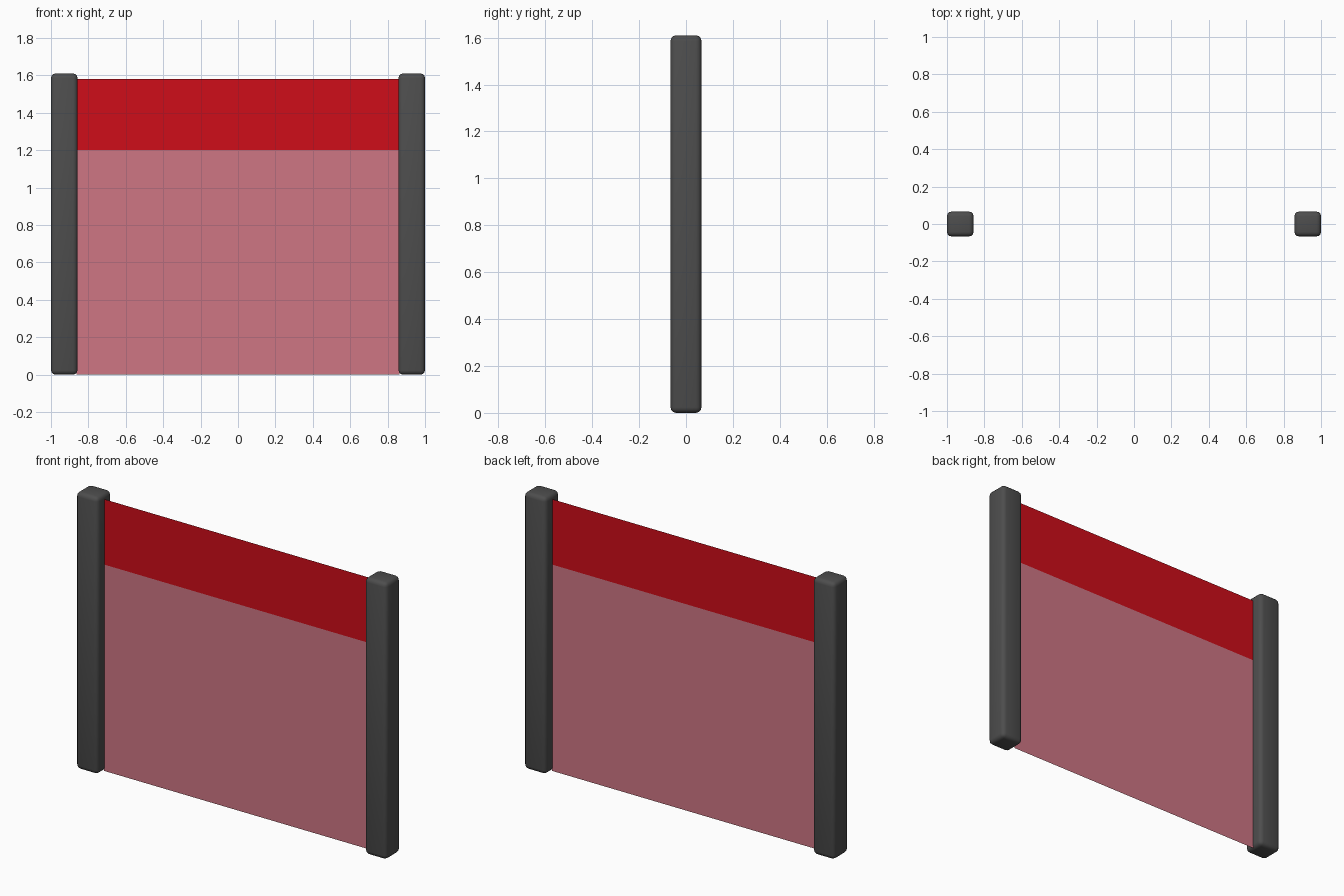
import bpy, bmesh

if "Cube" in bpy.data.objects:
    bpy.data.objects.remove(bpy.data.objects["Cube"])

def material(name, color):
    m = bpy.data.materials.new(name)
    m.diffuse_color = color
    m.use_nodes = True
    m.node_tree.nodes["Principled BSDF"].inputs["Base Color"].default_value = m.diffuse_color
    return m

dark = material("dark_grey", (0.075, 0.075, 0.075, 1))
red = material("red", (0.62, 0.004, 0.01, 1))
pink = material("pink", (0.62, 0.18, 0.23, 1))

POST_W, POST_D, POST_H = 0.142, 0.132, 1.61

# Rounded square posts
def post(name, side):
    bpy.ops.mesh.primitive_cube_add(size=1, location=(side * (1 - POST_W / 2), 0, POST_H / 2))
    ob = bpy.context.object
    ob.name = name
    ob.scale = (POST_W, POST_D, POST_H)
    bpy.ops.object.transform_apply(location=False, rotation=False, scale=True)
    bev = ob.modifiers.new("rounded_edges", 'BEVEL')
    bev.width = 0.024
    bev.segments = 3
    bpy.ops.object.modifier_apply(modifier=bev.name)
    bpy.ops.object.shade_smooth_by_angle(angle=0.7)
    ob.data.materials.append(dark)

post("left_post", -1)
post("right_post", 1)

# Thin flat sheets stretched between the posts
def sheet(name, z0, z1, mat):
    x = 1 - POST_W + 0.005
    bm = bmesh.new()
    bm.faces.new([bm.verts.new(p) for p in ((-x, 0, z0), (x, 0, z0), (x, 0, z1), (-x, 0, z1))])
    me = bpy.data.meshes.new(name)
    bm.to_mesh(me)
    bm.free()
    me.materials.append(mat)
    bpy.context.collection.objects.link(bpy.data.objects.new(name, me))

sheet("lower_panel", 0.0, 1.2, pink)
sheet("upper_band", 1.2, 1.58, red)
